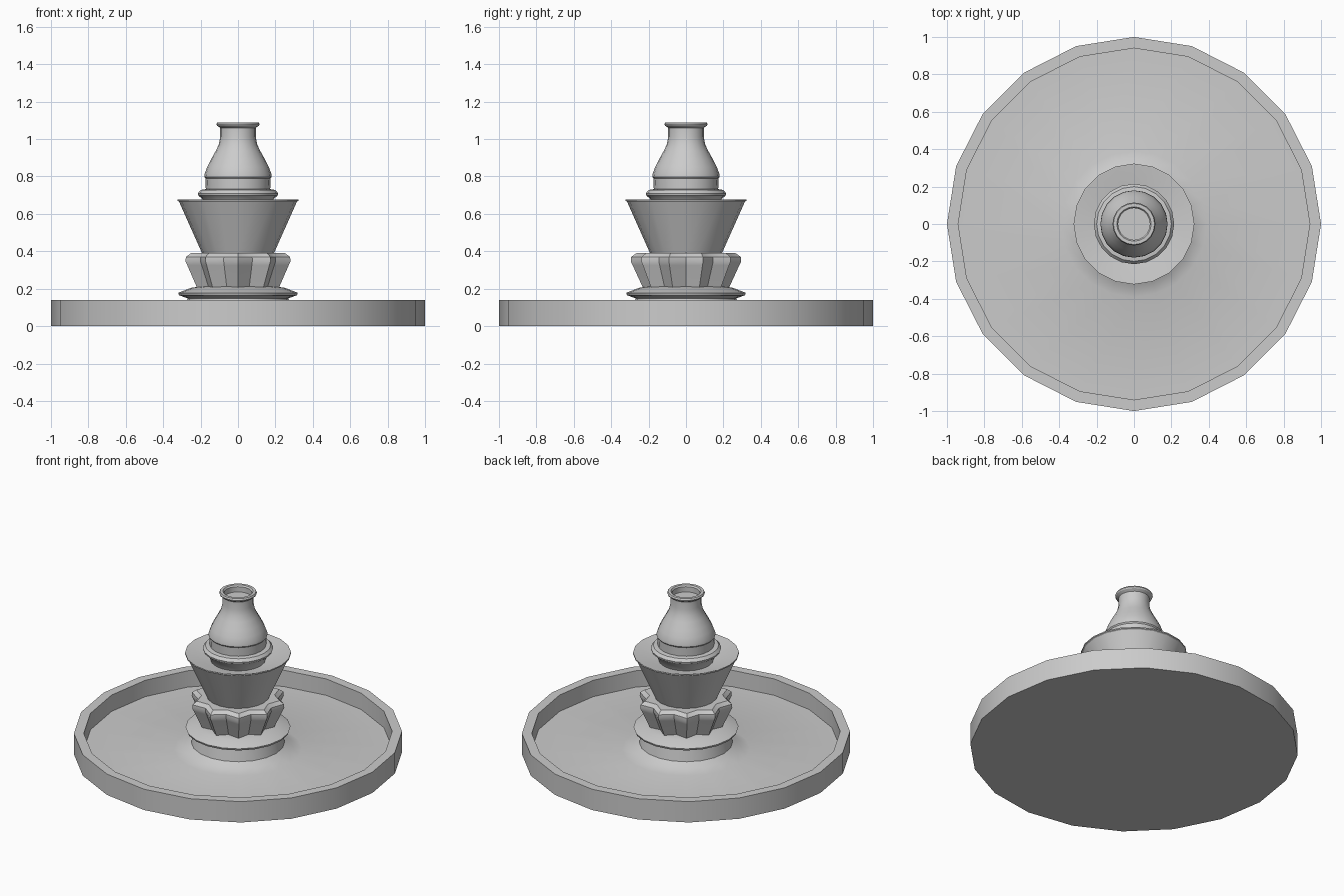
import bpy, bmesh
from math import sin, cos, pi, radians

if "Cube" in bpy.data.objects:
    bpy.data.objects.remove(bpy.data.objects["Cube"])


def lathe(name, profile, sides=20, lobe=1.0, angle=30):
    """Spin (radius, z) points round z; lobe < 1 pulls every other side inward."""
    bm = bmesh.new()
    rings = []
    for r, z in profile:
        if r == 0:
            rings.append([bm.verts.new((0, 0, z))])
            continue
        ring = []
        for i in range(sides):
            a = 2 * pi * i / sides
            k = r * (lobe if i % 2 == 0 else 1)
            ring.append(bm.verts.new((k * cos(a), k * sin(a), z)))
        rings.append(ring)
    for lo, hi in zip(rings, rings[1:]):
        for i in range(sides):
            j = (i + 1) % sides
            if len(lo) == 1:
                bm.faces.new((lo[0], hi[j], hi[i]))
            elif len(hi) == 1:
                bm.faces.new((lo[i], lo[j], hi[0]))
            else:
                bm.faces.new((lo[i], lo[j], hi[j], hi[i]))
    bmesh.ops.recalc_face_normals(bm, faces=bm.faces[:])
    mesh = bpy.data.meshes.new(name)
    bm.to_mesh(mesh)
    bm.free()
    obj = bpy.data.objects.new(name, mesh)
    bpy.context.collection.objects.link(obj)
    bpy.ops.object.select_all(action='DESELECT')
    obj.select_set(True)
    bpy.context.view_layer.objects.active = obj
    bpy.ops.object.shade_smooth_by_angle(angle=radians(angle))
    return obj


# Wide shallow pool with a flared skirt and drum rising in the middle
lathe("basin", [(0, 0), (1, 0), (1, .14), (.94, .14), (.94, .03), (.39, .03),
                (.33, .05), (.285, .075), (.27, .15), (0, .15)])

# Thin disc under the stem
lathe("base_disc", [(0, .145), (.26, .145), (.315, .165), (.32, .178),
                    (.25, .205), (.2, .212), (0, .212)])

# Fluted ten-lobed collar (lobes point along y)
collar = lathe("fluted_collar", [(0, .205), (.23, .205), (.285, .325), (.295, .345),
                                 (.293, .37), (.265, .39), (0, .39)],
               sides=20, lobe=.84)
collar.rotation_euler.z = radians(0)

# Flared bowl with a shallow dished top
lathe("upper_bowl", [(0, .385), (.19, .385), (.315, .665), (.323, .67), (.323, .678),
                     (.315, .678), (.165, .63), (0, .63)])

# Foot ring of the vase
lathe("vase_foot", [(0, .625), (.165, .625), (.185, .675), (.212, .698), (.215, .71),
                    (.2, .728), (.175, .732), (0, .732)])

# Bottle-shaped top with a rolled lip and recessed mouth
lathe("vase", [(0, .725), (.172, .725), (.174, .79), (.18, .798), (.178, .815),
               (.165, .85), (.145, .89), (.12, .935), (.103, .97), (.095, 1.01),
               (.095, 1.06), (.112, 1.072), (.115, 1.08), (.11, 1.09),
               (.092, 1.09), (.085, 1.08), (.085, 1.045), (0, 1.045)])
